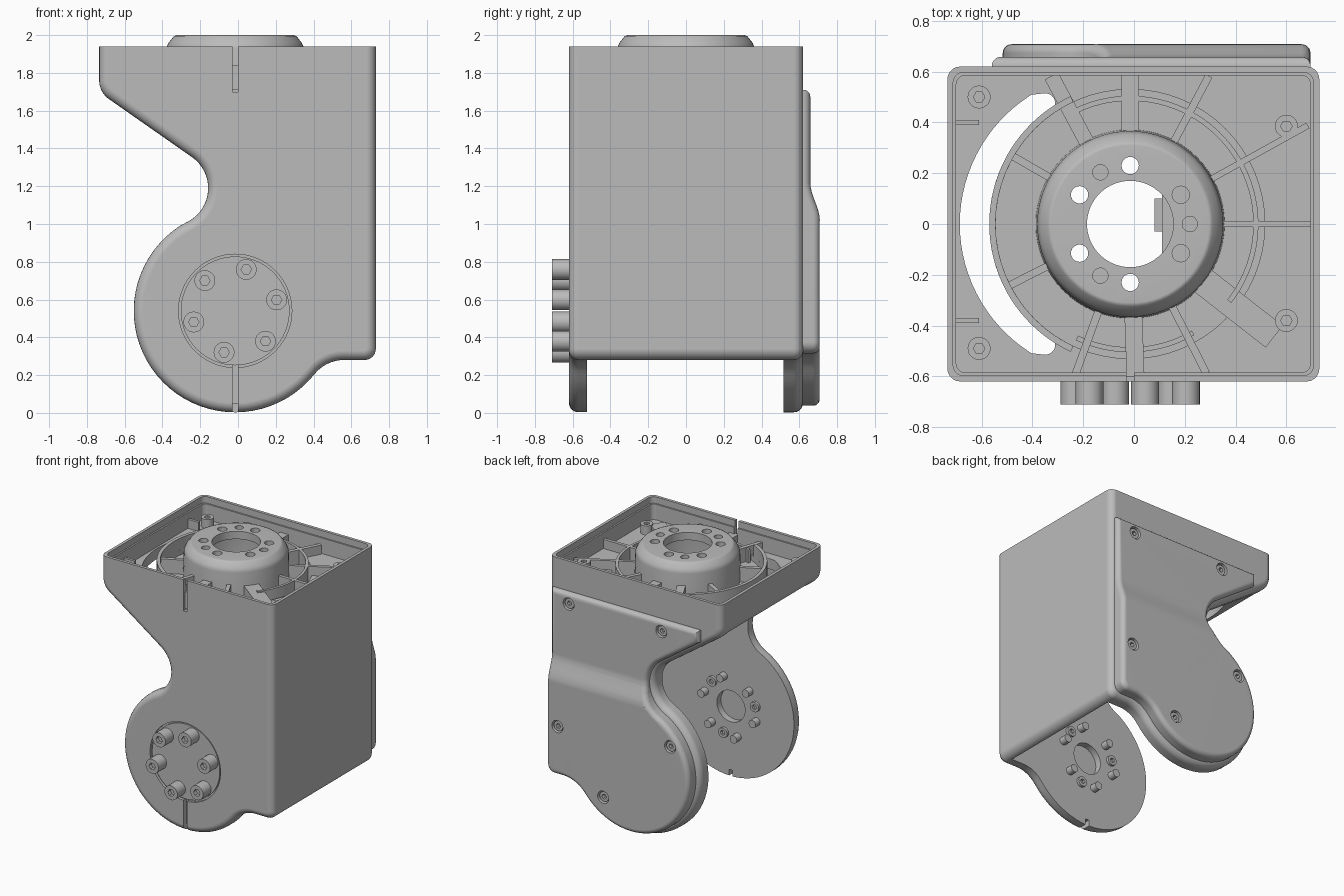
import bpy, bmesh
from math import sin, cos, radians, pi
from mathutils import Vector

if "Cube" in bpy.data.objects:
    bpy.data.objects.remove(bpy.data.objects["Cube"])

grey = bpy.data.materials.new("machined_grey")
grey.use_nodes = True
grey.diffuse_color = (0.5, 0.5, 0.5, 1)
grey.node_tree.nodes["Principled BSDF"].inputs["Base Color"].default_value = (0.5, 0.5, 0.5, 1)

CX, CZ = -0.015, 0.54      # axis x and joint height
RIM, FLOOR = 1.94, 1.77
parts = []


def make(name, bm, keep=True):
    bmesh.ops.recalc_face_normals(bm, faces=bm.faces[:])
    mesh = bpy.data.meshes.new(name)
    bm.to_mesh(mesh)
    bm.free()
    mesh.materials.append(grey)
    ob = bpy.data.objects.new(name, mesh)
    bpy.context.collection.objects.link(ob)
    if keep:
        parts.append(ob)
    return ob


def arc(cx, cy, r, a0, a1, n=12):
    angles = [radians(a0 + (a1 - a0) * i / n) for i in range(n + 1)]
    return [(cx + r * cos(a), cy + r * sin(a)) for a in angles]


def prism_mesh(pts, axis, lo, hi):
    bm = bmesh.new()
    def place(p, h):
        return (p[0], h, p[1]) if axis == "y" else (p[0], p[1], h)
    a = [bm.verts.new(place(p, lo)) for p in pts]
    b = [bm.verts.new(place(p, hi)) for p in pts]
    bm.faces.new(a)
    bm.faces.new(b)
    for i in range(len(pts)):
        j = (i + 1) % len(pts)
        bm.faces.new((a[i], a[j], b[j], b[i]))
    bmesh.ops.recalc_face_normals(bm, faces=bm.faces[:])
    return bm


def prism(name, pts, axis, lo, hi, keep=True):
    return make(name, prism_mesh(pts, axis, lo, hi), keep)


def cyl(name, u, v, r, axis, lo, hi, keep=True, n=32):
    return prism(name, arc(u, v, r, 0, 360 - 360 / n, n - 1), axis, lo, hi, keep)


def box(name, x, y, z, keep=True):
    pts = [(x[0], y[0]), (x[1], y[0]), (x[1], y[1]), (x[0], y[1])]
    return prism(name, pts, "z", z[0], z[1], keep)


def cut(ob, cutters):
    bpy.context.view_layer.objects.active = ob
    for c in cutters:
        m = ob.modifiers.new("cut", "BOOLEAN")
        m.operation, m.solver, m.object = "DIFFERENCE", "EXACT", c
        bpy.ops.object.modifier_apply(modifier=m.name)
        bpy.data.objects.remove(c)


def round_edges(bm, edges, offset):
    bmesh.ops.bevel(bm, geom=edges, offset=offset, segments=5, profile=0.5,
                    affect="EDGES", clamp_overlap=False)


def rounded_rect(x0, x1, y0, y1, r):
    return (arc(x1 - r, y1 - r, r, 0, 90, 5) + arc(x0 + r, y1 - r, r, 90, 180, 5)
            + arc(x0 + r, y0 + r, r, 180, 270, 5) + arc(x1 - r, y0 + r, r, 270, 360, 5))


def side_profile(d, top, left=None):
    """Outline of the bracket cheek, inset by d."""
    pts = [(0.73 - d, top)]
    if left is None:
        pts += [(-0.735 + d, top)] + arc(-0.615, 1.76, 0.12 - d, 180, 235, 8)
    else:
        pts += [(left, top), (left, (0.969 + d - left * cos(radians(55))) / sin(radians(55)))]
    pts += arc(-0.358, 1.19, 0.2 + d, 55, -62, 16)
    pts += arc(CX, CZ, 0.537 - d, 118, 321, 40)[1:]
    pts += arc(0.561, 0.08, 0.2 + d, 141, 90, 8)[1:]
    r = 0.06
    return pts + arc(0.73 - d - r, 0.28 + d + r, r, 270, 360, 6)


# Bracket body: extruded outline with rounded side edges
bm = prism_mesh(side_profile(0, RIM), "y", -0.62, 0.62)
round_edges(bm, [e for e in bm.edges
                 if abs(e.verts[0].co.y - e.verts[1].co.y) < 1e-4
                 and min(v.co.z for v in e.verts) < RIM - 0.01], 0.05)
body = make("bracket_body", bm)
crescent = arc(-0.086, 0, 0.6, 122, 238, 30) + arc(-0.35, -0.475, 0.04, 270, 395, 6) \
    + arc(CX, 0, 0.555, 233, 127, 30) + arc(-0.35, 0.475, 0.04, -35, 90, 6)
cut(body, [
    box("c", (-1, 0.67), (-0.525, 0.515), (-0.2, 1.69), False),
    prism("c", rounded_rect(-0.712, 0.707, -0.597, 0.597, 0.04), "z", 1.89, 2.1, False),
    prism("c", rounded_rect(-0.70, 0.695, -0.585, 0.585, 0.035), "z", FLOOR, 2.1, False),
    cyl("c", CX, 0, 0.53, "z", 1.73, 2.1, False, 64),
    cyl("c", CX, 0, 0.30, "z", 1.5, 2.1, False, 48),
    prism("c", crescent, "z", 1.5, 2.1, False),
    cyl("c", CX, CZ, 0.30, "y", -0.8, -0.60, False, 64),
    cyl("c", CX, CZ, 0.12, "y", -0.575, -0.4, False, 32),
    box("c", (-0.03, 0), (-0.8, -0.585), (1.70, 2.1), False),
    box("c", (-0.03, 0), (-0.8, -0.50), (1.86, 2.1), False),
    box("c", (-0.03, 0), (-0.8, -0.585), (-0.1, 0.26), False),
    box("c", (-0.03, 0), (-0.8, -0.4), (-0.1, 0.05), False),
])

# Turntable hub: lathed shell with bolt holes
bm = bmesh.new()
section = [(0.17, 1.94), (0.17, 2), (0.31, 2), (0.325, 1.994), (0.352, 1.96), (0.366, 1.93),
           (0.372, 1.72), (0.30, 1.72), (0.30, 1.90), (0.28, 1.94)]
vs = [bm.verts.new((r, 0, z)) for r, z in section]
es = [bm.edges.new((vs[i], vs[i - 1])) for i in range(len(vs))]
bmesh.ops.spin(bm, geom=vs + es, cent=(0, 0, 0), axis=(0, 0, 1), angle=2 * pi, steps=64)
bmesh.ops.remove_doubles(bm, verts=bm.verts[:], dist=1e-4)
bmesh.ops.translate(bm, verts=bm.verts[:], vec=(CX, 0, 0))
hub = make("turntable_hub", bm)
holes = []
for k in range(6):
    x, y = arc(CX, 0, 0.23, 30 + 60 * k, 360, 1)[0]
    holes.append(cyl("c", x, y, 0.034, "z", 1.8, 2.1, False, 24))
for k in range(3):
    x, y = arc(CX, 0, 0.235, 120 * k, 360, 1)[0]
    holes.append(cyl("c", x, y, 0.03, "z", 1.965, 2.1, False, 24))
cut(hub, holes)
box("inner_plate", (0.11, 0.36), (-0.16, 0.16), (1.66, 1.72))
box("cable_clip", (0.08, 0.115), (-0.03, 0.10), (1.62, 1.70))


# Tray ribs and rings
def band(name, r0, r1, a0, a1, lo, hi):
    prism(name, arc(CX, 0, r1, a0, a1, 40) + arc(CX, 0, r0, a1, a0, 40), "z", lo, hi)


def radial_rib(name, angle, r0, r1, width, hi=1.84):
    d = Vector((cos(radians(angle)), sin(radians(angle))))
    n = Vector((-d.y, d.x)) * width / 2
    c = Vector((CX, 0))
    prism(name, [c + d * r0 - n, c + d * r1 - n, c + d * r1 + n, c + d * r0 + n], "z", 1.71, hi)


band("left_ring", 0.53, 0.555, 115, 245, 1.70, 1.86)
band("right_ring", 0.485, 0.505, -38, 115, 1.71, 1.84)
band("front_ring", 0.485, 0.505, 245, 300, 1.71, 1.83)
for angle, end, width in [(0, 0.72, 0.025), (29, 0.80, 0.025), (62, 0.66, 0.03), (90, 0.60, 0.07),
                          (118, 0.66, 0.06), (150, 0.54, 0.03), (207, 0.54, 0.03),
                          (-110, 0.63, 0.03), (-88, 0.60, 0.07), (-63, 0.66, 0.03)]:
    radial_rib("tray_rib", angle, 0.35, end, width)
radial_rib("tray_bridge", -38, 0.33, 0.72, 0.11, 1.83)
for y in (0.40, -0.38):
    box("side_rib", (-0.71, -0.61), (y - 0.01, y + 0.01), (1.75, 1.84))


# Socket screws
def screw(name, u, v, r, axis, base, tip):
    """Cap screw whose head faces from base towards tip."""
    sign = 1 if tip > base else -1
    ob = cyl(name, u, v, r, axis, base, tip, n=28)
    cut(ob, [cyl("c", u, v, r * 0.5, axis, tip - sign * 0.03, tip + sign * 0.05, False, 6)])


for x, y in [(-0.61, 0.5), (-0.61, -0.49), (0.6, 0.385), (0.6, -0.38)]:
    screw("tray_screw", x, y, 0.045, "z", FLOOR - 0.02, 1.84)

# Joint disc with its screws, and the pins on the inner face
cyl("joint_disc", CX, CZ, 0.288, "y", -0.612, -0.58, n=64)
for k in range(6):
    x, z = arc(CX, CZ, 0.227, 15 + 60 * k, 360, 1)[0]
    screw("joint_screw", x, z, 0.055, "y", -0.60, -0.71)
    cyl("joint_pin", x, z, 0.03, "y", -0.54, -0.47, n=20)
for k in range(3):
    x, z = arc(CX, CZ, 0.22, 45 + 120 * k, 360, 1)[0]
    screw("inner_screw", x, z, 0.038, "y", -0.54, -0.505)

# Rear cover: inset outline, thicker towards the joint
bm = prism_mesh(side_profile(0.035, 1.71, -0.56), "y", 0.58, 0.708)
STEPS = 8
for i in range(STEPS + 1):
    z = 1.02 + 0.2 * i / STEPS
    bmesh.ops.bisect_plane(bm, geom=bm.verts[:] + bm.edges[:] + bm.faces[:], dist=0.002,
                           plane_co=(0, 0, z), plane_no=(0, 0, 1))
for v in bm.verts:
    if v.co.y > 0.7:
        t = min(1, max(0, (v.co.z - 1.02) / 0.2))
        v.co.y -= 0.05 * t * t * (3 - 2 * t)
bm.normal_update()
round_edges(bm, [e for e in bm.edges if min(v.co.y for v in e.verts) > 0.6
                 and e.calc_face_angle(0) > 1], 0.035)
bmesh.ops.remove_doubles(bm, verts=bm.verts[:], dist=1e-4)
bmesh.ops.triangulate(bm, faces=[f for f in bm.faces if len(f.verts) > 4])
cover = make("rear_cover", bm)
spots = [(0.54, 1.63, 0.658), (-0.25, 1.63, 0.658), (0.60, 0.69, 0.708),
         (0.21, 0.25, 0.708), (-0.36, 0.79, 0.708)]
cut(cover, [cyl("c", x, z, 0.047, "y", y - 0.045, 0.9, False, 28) for x, z, y in spots])
for x, z, y in spots:
    screw("cover_screw", x, z, 0.038, "y", y - 0.06, y - 0.012)

# Smooth shading with sharp edges kept and flat faces flat
bpy.ops.object.select_all(action="DESELECT")
for ob in parts:
    ob.select_set(True)
bpy.context.view_layer.objects.active = body
bpy.ops.object.shade_smooth_by_angle(angle=radians(30))
for ob in (body, cover, hub):
    ob.modifiers.new("flat_normals", "WEIGHTED_NORMAL").keep_sharp = True
